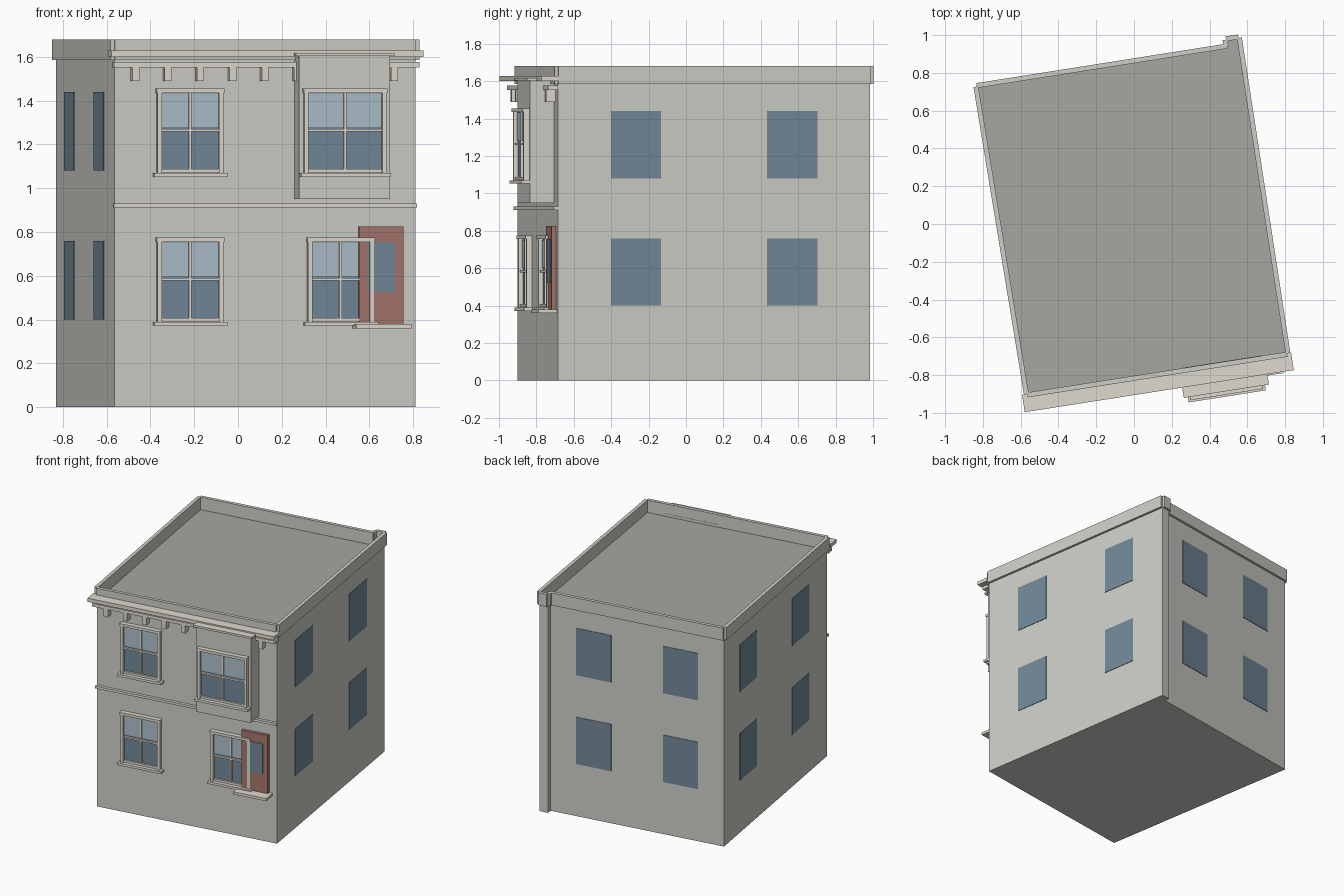
import bpy, bmesh
from mathutils import Vector

if "Cube" in bpy.data.objects:
    bpy.data.objects.remove(bpy.data.objects["Cube"])


def material(name, rgb):
    m = bpy.data.materials.new(name)
    m.diffuse_color = (*rgb, 1)
    m.use_nodes = True
    m.node_tree.nodes["Principled BSDF"].inputs["Base Color"].default_value = m.diffuse_color
    return m


WALL = material("wall_grey", (0.62, 0.62, 0.58))
ROOF = material("roof_grey", (0.38, 0.39, 0.36))
TRIM = material("cream_trim", (0.74, 0.70, 0.63))
GLASS = material("dark_glass", (0.17, 0.25, 0.32))
PALE = material("pale_glass", (0.42, 0.52, 0.60))
DOOR = material("door_red", (0.38, 0.18, 0.15))

# Footprint, counter-clockwise from the front left corner, with a small rear return
PLAN = [Vector(p) for p in ((-0.565, -0.90), (0.81, -0.685), (0.553, 0.985),
                            (0.487, 0.976), (0.493, 0.937), (-0.832, 0.728))]
ROOF_Z, TOP_Z = 1.585, 1.68


def prism(name, pts, z0, z1, mat, top=None):
    """Extrude a plan polygon between two heights."""
    bm = bmesh.new()
    lo = [bm.verts.new((p.x, p.y, z0)) for p in pts]
    hi = [bm.verts.new((p.x, p.y, z1)) for p in pts]
    bm.faces.new(lo[::-1])
    cap = bm.faces.new(hi)
    n = len(pts)
    for i in range(n):
        j = (i + 1) % n
        bm.faces.new((lo[i], lo[j], hi[j], hi[i]))
    me = bpy.data.meshes.new(name)
    me.materials.append(mat)
    if top:
        me.materials.append(top)
        cap.material_index = 1
    bm.to_mesh(me)
    bm.free()
    ob = bpy.data.objects.new(name, me)
    bpy.context.collection.objects.link(ob)
    return ob


def wall_length(side):
    return (PLAN[(side + 1) % 6] - PLAN[side]).length


def slab(name, side, u, z, d, mat):
    """Box on a wall: u along it, z up, d outwards (each a start/end pair)."""
    p = PLAN[side]
    e = (PLAN[(side + 1) % 6] - p).normalized()
    n = Vector((e.y, -e.x))
    pts = [p + e * u[i] + n * d[j] for i, j in ((0, 1), (1, 1), (1, 0), (0, 0))]
    return prism(name, pts, z[0], z[1], mat)


def sash_window(name, c, z, w, d=0.0):
    """Framed front window with two sashes, sill and head; d is the wall face."""
    h, t = w / 2, 0.02

    def part(kind, u0, u1, z0, z1, depth, mat):
        slab(f"{name}_{kind}", 0, (c + u0, c + u1), (z + z0, z + z1), (d, d + depth), mat)
    part("glass", -h + t, h - t, 0, 0.36, 0.006, GLASS)
    part("upper_pane", -h + t, h - t, 0.20, 0.352, 0.010, PALE)
    part("jamb_left", -h, -h + t, -0.015, 0.36, 0.03, TRIM)
    part("jamb_right", h - t, h, -0.015, 0.36, 0.03, TRIM)
    part("head", -h - 0.004, h + 0.004, 0.355, 0.375, 0.036, TRIM)
    part("bottom_rail", -h + t, h - t, -0.008, 0.008, 0.022, TRIM)
    part("meeting_rail", -h + t, h - t, 0.178, 0.190, 0.022, TRIM)
    part("mullion", -0.006, 0.006, 0, 0.36, 0.018, TRIM)
    part("sill", -h - 0.017, h + 0.017, -0.028, -0.010, 0.046, TRIM)


L = wall_length(0)
LOW, HIGH = 0.40, 1.08

# House body and parapets
prism("house_body", PLAN, 0, ROOF_Z, WALL, ROOF)
for s in range(6):
    slab(f"parapet_{s}", s, (0, wall_length(s)), (ROOF_Z, TOP_Z), (-0.008, 0.018), WALL)

# Plain windows on the right, back and left walls
for side, where, fracs in ((1, "right", (0.25, 0.75)), (4, "back", (0.25, 0.75)),
                           (5, "left", (0.235, 0.74))):
    for f in fracs:
        c = f * wall_length(side)
        for z in (LOW, HIGH):
            slab(f"{where}_window", side, (c - 0.136, c + 0.136), (z, z + 0.36), (-0.01, 0.004), GLASS)

# Bay on the upper right of the front
BAY, BAY_D = 0.75 * L, 0.13
slab("bay_box", 0, (BAY - 0.21, BAY + 0.21), (0.95, 1.605), (-0.01, BAY_D), WALL)
slab("bay_cap", 0, (BAY - 0.228, BAY + 0.228), (1.603, 1.618), (0, BAY_D + 0.018), TRIM)

# Front sash windows
sash_window("front_window_low_left", 0.25 * L, LOW, 0.305)
sash_window("front_window_low_right", 0.75 * L, LOW, 0.305)
sash_window("front_window_high_left", 0.25 * L, HIGH, 0.305)
sash_window("bay_window", BAY, HIGH, 0.38, BAY_D)

# Door with glass and step
DC = 1.23
slab("door", 0, (DC - 0.102, DC + 0.102), (0.38, 0.825), (0, 0.024), DOOR)
slab("door_glass", 0, (DC - 0.064, DC + 0.064), (0.525, 0.755), (0, 0.028), GLASS)
slab("door_step", 0, (DC - 0.128, DC + 0.128), (0.36, 0.38), (0, 0.10), TRIM)

# String course, bed moulding, cornice and brackets
slab("string_course", 0, (-0.005, L + 0.005), (0.912, 0.930), (0, 0.022), TRIM)
slab("bed_moulding", 0, (-0.01, L + 0.01), (1.552, 1.576), (0, 0.055), TRIM)
slab("cornice", 0, (-0.028, L + 0.022), (1.60, 1.628), (0, 0.093), TRIM)
for i in range(9):
    c = 0.092 + 0.1495 * i
    slab("cornice_bracket", 0, (c - 0.016, c + 0.016), (1.49, 1.552), (0, 0.05), TRIM)
